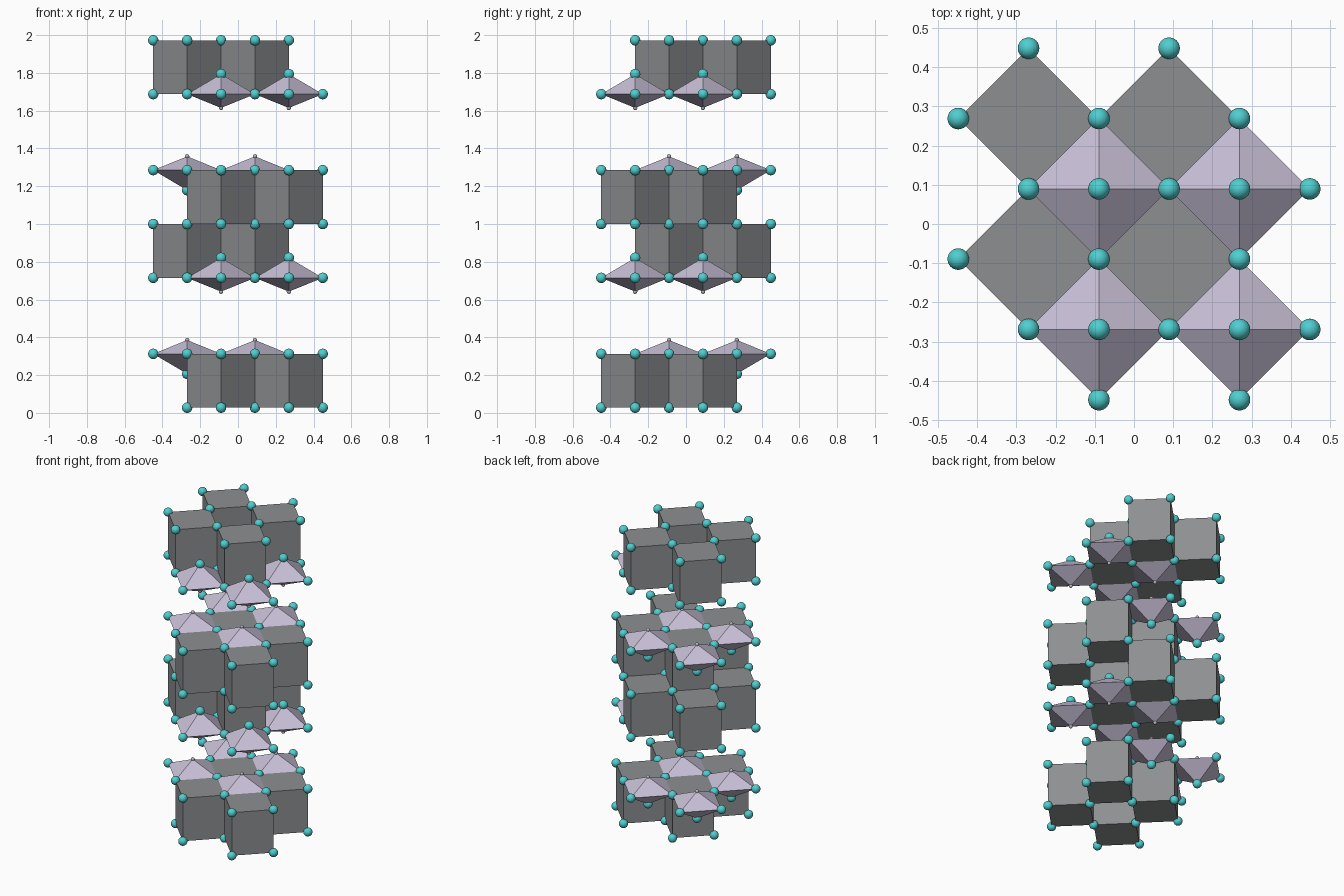
import bpy, bmesh
from math import pi
from mathutils import Vector, Matrix

if "Cube" in bpy.data.objects:
    bpy.data.objects.remove(bpy.data.objects["Cube"])

S = 0.1795          # half diagonal of every square
R_BALL, R_TIP = 0.0275, 0.0115
HEIGHT = 0.285      # block height
TIP, APEX = 0.073, 0.106


def material(name, color):
    m = bpy.data.materials.new(name)
    m.diffuse_color = (*color, 1)
    m.use_nodes = True
    m.node_tree.nodes["Principled BSDF"].inputs["Base Color"].default_value = m.diffuse_color
    return m


GREY = material("dark_grey", (0.27, 0.275, 0.285))
MAUVE = material("mauve", (0.58, 0.53, 0.68))
TEAL = material("teal", (0.08, 0.62, 0.63))
PALE = material("pale_grey", (0.5, 0.48, 0.52))


def finish(bm, name, mat, smooth=False):
    bmesh.ops.recalc_face_normals(bm, faces=bm.faces)
    me = bpy.data.meshes.new(name)
    bm.to_mesh(me)
    bm.free()
    for p in me.polygons:
        p.use_smooth = smooth
    me.materials.append(mat)
    ob = bpy.data.objects.new(name, me)
    bpy.context.collection.objects.link(ob)


def corners(x, y):
    return [(x + S, y), (x, y + S), (x - S, y), (x, y - S)]


def balls(points, radius, name, mat):
    bm = bmesh.new()
    for p in points:
        bmesh.ops.create_uvsphere(bm, u_segments=24, v_segments=14, radius=radius,
                                  matrix=Matrix.Translation(Vector(p)))
    finish(bm, name, mat, True)


# layers: (name, outer flat plane, direction from it towards the pyramids)
layers = [("bottom", R_BALL, 1), ("lower_middle", 1.0, -1),
          ("upper_middle", 1.0, 1), ("top", 2 - R_BALL, -1)]
ball_points, tip_points = set(), []


def add_ball(x, y, z):
    ball_points.add((round(x, 4), round(y, 4), round(z, 4)))


for name, z0, d in layers:
    z1 = z0 + d * HEIGHT
    blocks, pyramids = bmesh.new(), bmesh.new()
    for i in (-1.5, 0.5):
        for j in (-1.5, 0.5):
            # diamond-plan block; its pattern is turned over between layers
            cx, cy = -d * (i * S), d * (j * S)
            if d > 0:
                cx, cy = cx, cy
            ring = corners(cx, cy)
            lo = [blocks.verts.new((x, y, z0)) for x, y in ring]
            hi = [blocks.verts.new((x, y, z1)) for x, y in ring]
            blocks.faces.new(lo)
            blocks.faces.new(hi)
            for k in range(4):
                n = (k + 1) % 4
                blocks.faces.new((lo[k], lo[n], hi[n], hi[k]))
            for x, y in ring:
                add_ball(x, y, z0)
                add_ball(x, y, z1)

            # double pyramid set in the gaps between the blocks
            px, py = -cx, -cy
            ring = corners(px, py)
            base = [pyramids.verts.new((x, y, z1)) for x, y in ring]
            tip = pyramids.verts.new((px, py, z1 + d * TIP))
            apex = pyramids.verts.new((px, py, z1 - d * APEX))
            for k in range(4):
                n = (k + 1) % 4
                pyramids.faces.new((base[k], base[n], tip))
                pyramids.faces.new((base[n], base[k], apex))
            for x, y in ring:
                add_ball(x, y, z1)
            add_ball(px, py, z1 - d * APEX)
            tip_points.append((px, py, z1 + d * TIP))
    finish(blocks, name + "_blocks", GREY)
    finish(pyramids, name + "_pyramids", MAUVE)

# corner balls and small pyramid tip balls
balls(sorted(ball_points), R_BALL, "corner_balls", TEAL)
balls(tip_points, R_TIP, "tip_balls", PALE)
